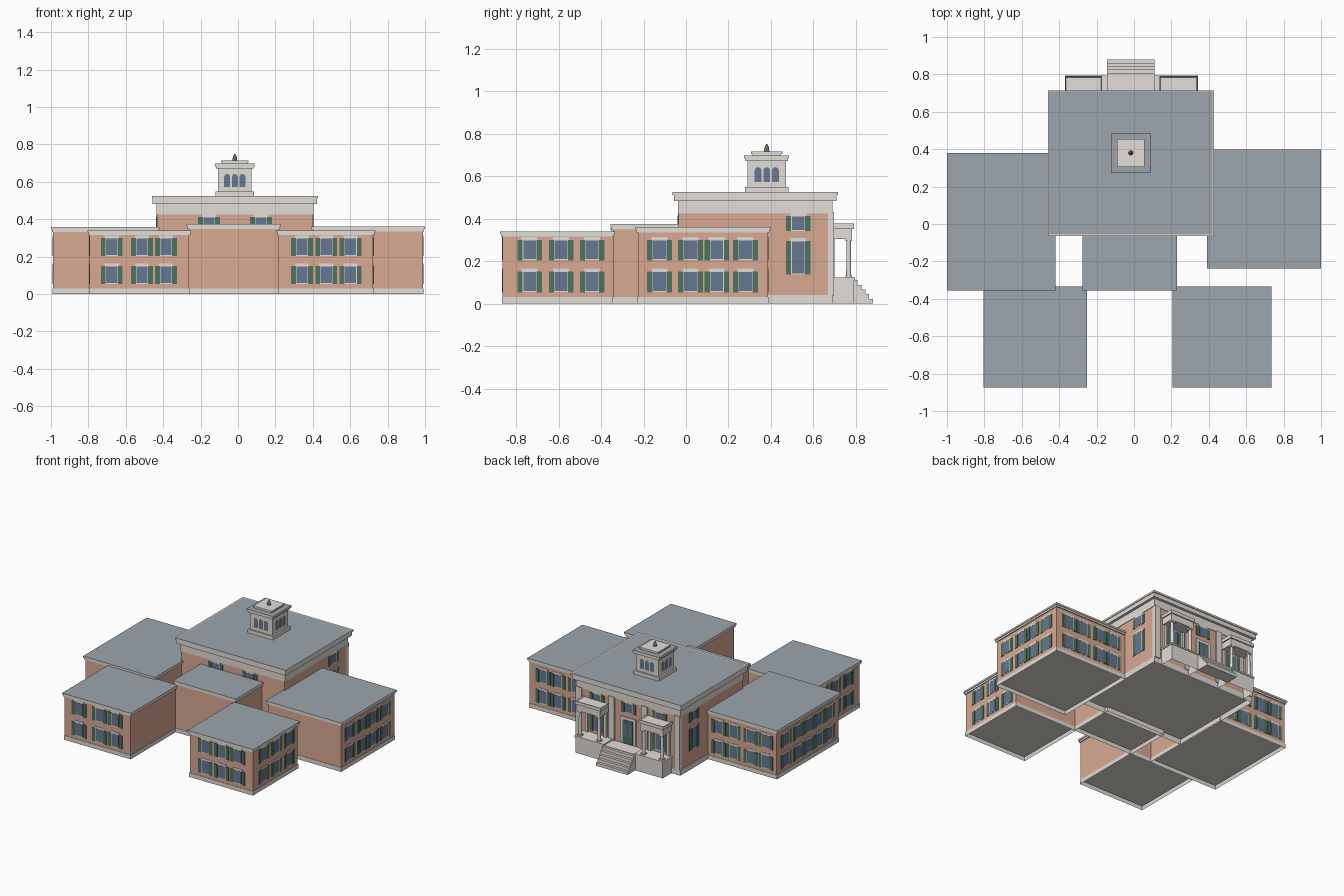
import bpy
import bmesh
from math import pi, sin, cos
from mathutils import Matrix

if "Cube" in bpy.data.objects:
    bpy.data.objects.remove(bpy.data.objects["Cube"], do_unlink=True)


def make_material(name, rgb):
    linear = [((c / 255 + 0.055) / 1.055) ** 2.4 for c in rgb] + [1]
    mat = bpy.data.materials.new(name)
    mat.use_nodes = True
    mat.diffuse_color = linear
    mat.node_tree.nodes["Principled BSDF"].inputs["Base Color"].default_value = linear
    return mat


BRICK, TRIM, SLATE, GLASS, SHUTTER, BRONZE = range(6)
MATERIALS = [
    make_material("brick", (216, 170, 146)),
    make_material("stone trim", (226, 221, 215)),
    make_material("slate roof", (156, 166, 174)),
    make_material("window glass", (102, 121, 146)),
    make_material("green shutter", (80, 114, 95)),
    make_material("dark metal", (112, 111, 109)),
]


class Part:
    """Collects simple solids into one named object."""

    def __init__(self, name):
        self.name, self.bm = name, bmesh.new()

    def box(self, x, y, z, mat, top=None):
        size = [b - a for a, b in (x, y, z)]
        mid = [(a + b) / 2 for a, b in (x, y, z)]
        matrix = Matrix.Translation(mid) @ Matrix.Diagonal((*size, 1))
        verts = bmesh.ops.create_cube(self.bm, size=1, matrix=matrix)["verts"]
        faces = {f for v in verts for f in v.link_faces}
        for f in faces:
            f.normal_update()
            f.material_index = top if top is not None and f.normal.z > 0.5 else mat
        return sorted(faces, key=lambda f: f.calc_center_median().z)

    def recess(self, face, rim, rise):
        """Inset a face, then shift it up or down."""
        bmesh.ops.inset_region(self.bm, faces=[face], thickness=rim)
        bmesh.ops.translate(self.bm, verts=face.verts, vec=(0, 0, rise))

    def cylinder(self, x, y, z, r1, r2, mat, sides=12):
        matrix = Matrix.Translation((x, y, sum(z) / 2))
        verts = bmesh.ops.create_cone(self.bm, cap_ends=True, segments=sides, radius1=r1,
                                      radius2=r2, depth=z[1] - z[0], matrix=matrix)["verts"]
        for f in {f for v in verts for f in v.link_faces}:
            f.material_index = mat

    def plate(self, wall, u, z, depth, mat):
        """Thin box standing proud of a wall given as (axis, sign, position)."""
        axis, sign, pos = wall
        out = tuple(sorted((pos - sign * 0.003, pos + sign * depth)))
        self.box(*((out, u) if axis == "x" else (u, out)), z, mat)

    def window(self, wall, u, z):
        z0, z1 = z
        self.plate(wall, (u - 0.035, u + 0.035), (z0 - 0.003, z1), 0.002, TRIM)
        self.plate(wall, (u - 0.03, u + 0.03), (z0 + 0.002, z1 - 0.002), 0.003, GLASS)
        self.plate(wall, (u - 0.038, u + 0.038), (z1, z1 + 0.014), 0.003, TRIM)
        for s in (-1, 1):
            a, b = sorted((u + s * 0.033, u + s * 0.058))
            self.plate(wall, (a, b), (z0 - 0.004, z1), 0.004, SHUTTER)

    def arch(self, wall, u, z, half, mat):
        """Round-headed pane on a wall."""
        axis, sign, pos = wall
        spring = z[1] - half
        outline = [(u - half, z[0]), (u + half, z[0])]
        outline += [(u + half * cos(i * pi / 8), spring + half * sin(i * pi / 8)) for i in range(9)]
        p = pos + sign * 0.003
        verts = [self.bm.verts.new((p, a, b) if axis == "x" else (a, p, b)) for a, b in outline]
        face = self.bm.faces.new(verts)
        face.normal_update()
        if getattr(face.normal, axis) * sign < 0:
            face.normal_flip()
        face.material_index = mat

    def finish(self):
        mesh = bpy.data.meshes.new(self.name)
        self.bm.to_mesh(mesh)
        self.bm.free()
        for mat in MATERIALS:
            mesh.materials.append(mat)
        obj = bpy.data.objects.new(self.name, mesh)
        bpy.context.collection.objects.link(obj)


def grow(span, d):
    return (span[0] - d, span[1] + d)


def foundation(part, x, y, height):
    """Stone skirt around a raised floor."""
    floor = part.box(grow(x, 0.003), grow(y, 0.003), (0, height), TRIM)[0]
    part.recess(floor, 0.008, height - 0.004)


LOWER, UPPER = (0.057, 0.15), (0.207, 0.3)


def wing(name, x, y, top, window_rows):
    """Brick block with stone base, stepped eaves and slate roof; x, y are roof spans."""
    wx, wy = grow(x, -0.012), grow(y, -0.012)
    body = Part(name)
    body.box(wx, wy, (0.028, top - 0.02), BRICK)
    foundation(body, wx, wy, 0.03)
    body.box(grow(x, -0.005), grow(y, -0.005), (top - 0.025, top - 0.012), TRIM)
    body.box(x, y, (top - 0.012, top), TRIM, SLATE)
    body.finish()
    if window_rows:
        panes = Part(name + "_windows")
        for axis, sign, centres in window_rows:
            span = wx if axis == "x" else wy
            wall = (axis, sign, span[1] if sign > 0 else span[0])
            for u in centres:
                for z in (LOWER, UPPER):
                    panes.window(wall, u, z)
        panes.finish()


# Wings around the main block
wing("west_wing", (-1, -0.42), (-0.355, 0.38), 0.358,
     [("x", -1, (-0.24, -0.12, 0, 0.12, 0.26)), ("y", 1, (-0.9, -0.78, -0.64, -0.52))])
wing("east_wing", (0.39, 1), (-0.238, 0.397), 0.36,
     [("x", 1, (-0.125, 0.021, 0.145, 0.28)), ("y", 1, (0.5, 0.62, 0.76, 0.88))])
wing("southwest_wing", (-0.805, -0.25), (-0.873, -0.335), 0.34,
     [("y", -1, (-0.675, -0.513, -0.385)), ("x", -1, (-0.736, -0.588, -0.442))])
wing("southeast_wing", (0.205, 0.735), (-0.875, -0.335), 0.34,
     [("y", -1, (0.342, 0.472, 0.602)), ("x", 1, (-0.736, -0.588, -0.442))])
wing("connector", (-0.275, 0.23), (-0.355, 0), 0.374, [])

# Main block with frieze and heavy cornice
MX, MY = (-0.434, 0.4), (-0.035, 0.686)
main = Part("main_block")
main.box(MX, MY, (0.038, 0.45), BRICK)
foundation(main, MX, MY, 0.04)
main.box(grow(MX, 0.003), grow(MY, 0.003), (0.425, 0.485), TRIM)
main.box(grow(MX, 0.022), grow(MY, 0.022), (0.482, 0.512), TRIM)
roof = main.box(grow(MX, 0.027), grow(MY, 0.029), (0.512, 0.525), TRIM)[-1]
main.recess(roof, 0.01, -0.002)
roof.material_index = SLATE
main.finish()

# Main block windows
panes = Part("main_windows")
west, east = ("x", -1, MX[0]), ("x", 1, MX[1])
south, north = ("y", -1, MY[0]), ("y", 1, MY[1])
TALL, SHORT = (0.14, 0.295), (0.345, 0.412)
for wall in (west, east):
    for z in (TALL, SHORT):
        panes.window(wall, 0.528, z)
for u in (-0.155, 0.123):
    panes.window(south, u, SHORT)
for u in (-0.27, -0.018, 0.235):
    panes.window(north, u, SHORT)
for u in (-0.27, 0.235):
    panes.window(north, u, TALL)
panes.finish()

# Rear facade pilasters and entrance
facade = Part("entrance_facade")
for u in (-0.412, -0.15, 0.115, 0.378):
    facade.box(grow((u, u), 0.023), (0.668, 0.696), (0.038, 0.43), TRIM)
facade.plate(north, (-0.08, 0.044), (0.12, 0.31), 0.008, TRIM)
facade.plate(north, (-0.058, 0.022), (0.12, 0.29), 0.011, SHUTTER)
for s in (-1, 1):
    facade.plate(north, grow((-0.018 + s * 0.019,) * 2, 0.012), (0.18, 0.27), 0.013, GLASS)
facade.finish()

# Hollow porch platform and steps
porch = Part("porch_base")
for x in ((-0.366, -0.145), (-0.145, 0.11), (0.11, 0.338)):
    porch.recess(porch.box(x, (0.68, 0.79), (0, 0.114), TRIM)[0], 0.005, 0.1)
for x in ((-0.366, -0.145), (0.11, 0.338)):
    porch.box(grow(x, 0.004), (0.68, 0.795), (0.112, 0.123), TRIM)
for i in range(5):
    porch.box((-0.145, 0.11), (0.785, 0.88 - i * 0.018), (i * 0.022, i * 0.022 + 0.022), TRIM)
porch.finish()

# Paired side porticos with columns and parapet roofs
for side, x in (("west", (-0.37, -0.17)), ("east", (0.136, 0.34))):
    portico = Part(side + "_portico")
    portico.box(grow(x, -0.008), (0.68, 0.782), (0.305, 0.36), TRIM)
    portico.recess(portico.box(x, (0.68, 0.79), (0.352, 0.376), TRIM)[-1], 0.008, -0.008)
    for cx in (x[0] + 0.026, x[1] - 0.026):
        portico.cylinder(cx, 0.766, (0.13, 0.298), 0.012, 0.01, TRIM)
        for z in ((0.12, 0.132), (0.295, 0.308)):
            portico.box(grow((cx, cx), 0.015), grow((0.766, 0.766), 0.015), z, TRIM)
        portico.box(grow((cx, cx), 0.01), (0.68, 0.7), (0.12, 0.308), TRIM)
    portico.finish()

# Cupola
CX, CY = -0.017, 0.38


def tier(part, half, z, mat, top=None):
    part.box(grow((CX, CX), half), grow((CY, CY), half), z, mat, top)


cupola = Part("cupola")
tier(cupola, 0.102, (0.515, 0.548), TRIM)
tier(cupola, 0.09, (0.54, 0.68), TRIM)
tier(cupola, 0.1, (0.672, 0.682), TRIM)
tier(cupola, 0.106, (0.682, 0.697), TRIM, SLATE)
tier(cupola, 0.068, (0.69, 0.706), TRIM)
tier(cupola, 0.074, (0.704, 0.715), TRIM)
for axis, centre in (("x", CX), ("y", CY)):
    across = CY if axis == "x" else CX
    for sign in (-1, 1):
        wall = (axis, sign, centre + sign * 0.09)
        for k in (-1, 0, 1):
            cupola.arch(wall, across + k * 0.041, (0.572, 0.642), 0.016, GLASS)
cupola.finish()

# Finial
finial = Part("finial")
finial.cylinder(CX, CY, (0.712, 0.735), 0.013, 0.01, BRONZE)
finial.cylinder(CX, CY, (0.735, 0.75), 0.01, 0.003, BRONZE)
finial.finish()
